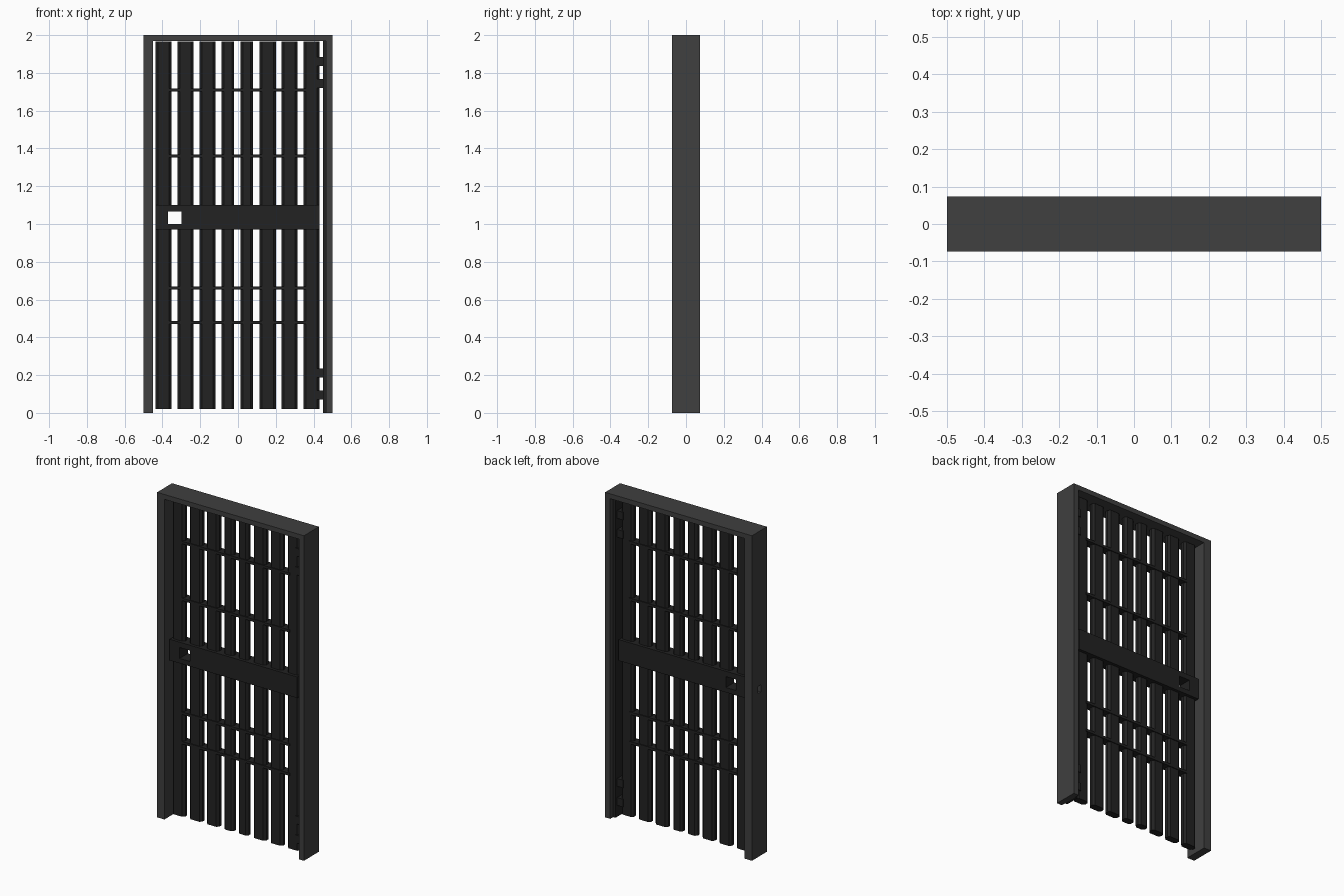
import bpy, bmesh

if "Cube" in bpy.data.objects:
    bpy.data.objects.remove(bpy.data.objects["Cube"], do_unlink=True)


def material(name, v):
    m = bpy.data.materials.new(name)
    m.use_nodes = True
    m.diffuse_color = (v, v, v, 1)
    m.node_tree.nodes["Principled BSDF"].inputs["Base Color"].default_value = (v, v, v, 1)
    return m


frame_grey = material("frame grey", 0.05)
iron_black = material("iron black", 0.016)


def prism(name, profile, axis, lo, hi, mat):
    """Extrude a closed 2D profile along y (profile is x, z) or z (profile is x, y)."""
    def place(p, t):
        return (p[0], t, p[1]) if axis == "y" else (p[0], p[1], t)
    bm = bmesh.new()
    face = bm.faces.new([bm.verts.new(place(p, lo)) for p in profile])
    ext = bmesh.ops.extrude_face_region(bm, geom=[face])
    verts = [g for g in ext["geom"] if isinstance(g, bmesh.types.BMVert)]
    move = (0, hi - lo, 0) if axis == "y" else (0, 0, hi - lo)
    bmesh.ops.translate(bm, vec=move, verts=verts)
    bmesh.ops.recalc_face_normals(bm, faces=bm.faces)
    mesh = bpy.data.meshes.new(name)
    bm.to_mesh(mesh)
    bm.free()
    mesh.materials.append(mat)
    obj = bpy.data.objects.new(name, mesh)
    bpy.context.collection.objects.link(obj)
    return obj


def box(name, x0, x1, y0, y1, z0, z1, mat):
    return prism(name, [(x0, y0), (x1, y0), (x1, y1), (x0, y1)], "z", z0, z1, mat)


def cut(target, x0, x1, y0, y1, z0, z1):
    """Cut a box-shaped opening and discard the cutter."""
    cutter = box("cutter", x0, x1, y0, y1, z0, z1, target.data.materials[0])
    cutter.hide_render = True
    mod = target.modifiers.new("opening", "BOOLEAN")
    mod.operation = "DIFFERENCE"
    mod.solver = "EXACT"
    mod.object = cutter
    bpy.context.view_layer.objects.active = target
    bpy.ops.object.modifier_apply(modifier=mod.name)
    bpy.data.objects.remove(cutter, do_unlink=True)


# Door frame: upside-down U, with a strike opening in the right jamb
D = 0.073
frame = prism("door_frame", [(-0.5, 0), (-0.45, 0), (-0.45, 1.97), (0.465, 1.97),
                             (0.465, 0), (0.5, 0), (0.5, 2), (-0.5, 2)],
              "y", -D, D, frame_grey)
cut(frame, -0.52, -0.43, -0.015, 0.015, 1.005, 1.05)

# Hinge-side strip, set back inside the frame
box("hinge_strip", 0.449, 0.466, -0.045, 0.045, 0, 1.97, iron_black)

# Vertical bars with chamfered corners, split by the lock rail
BARS = [(-0.437, -0.352), (-0.32, -0.235), (-0.204, -0.12), (-0.087, -0.02),
        (0.013, 0.08), (0.114, 0.20), (0.23, 0.315), (0.347, 0.431)]
h, c = 0.022, 0.013
for i, (a, b) in enumerate(BARS, 1):
    profile = [(a + c, -h), (b - c, -h), (b, -h + c), (b, h - c),
               (b - c, h), (a + c, h), (a, h - c), (a, -h + c)]
    prism(f"lower_bar_{i}", profile, "z", 0.02, 0.975, iron_black)
    prism(f"upper_bar_{i}", profile, "z", 1.095, 1.965, iron_black)

# Flat cross straps
for i, z in enumerate((0.478, 0.66, 1.36, 1.71), 1):
    box(f"cross_strap_{i}", -0.365, 0.37, -0.027, 0.027, z - 0.008, z + 0.008, iron_black)

# Lock rail with a square through-opening
rail = box("lock_rail", -0.437, 0.431, -0.04, 0.04, 0.97, 1.10, iron_black)
cut(rail, -0.37, -0.30, -0.1, 0.1, 1.0, 1.067)

# Hinge knuckles in two pairs
for i, z in enumerate((0.07, 0.187, 1.72, 1.836), 1):
    box(f"hinge_{i}", 0.41, 0.466, -0.028, 0.028, z, z + 0.048, iron_black)
